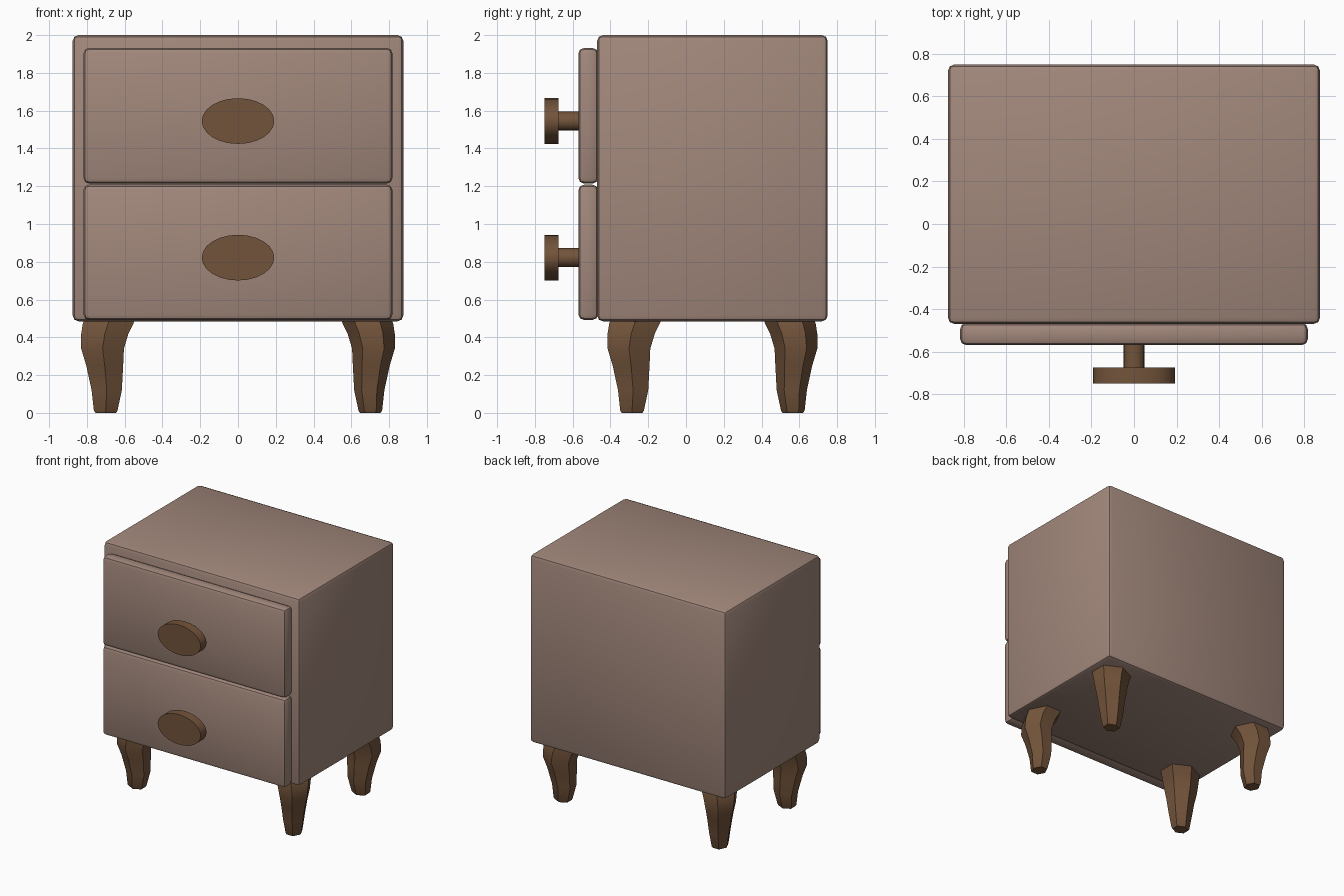
import bpy, bmesh, math
from mathutils import Matrix

if "Cube" in bpy.data.objects:
    bpy.data.objects.remove(bpy.data.objects["Cube"])


def material(name, rgb):
    m = bpy.data.materials.new(name)
    m.diffuse_color = (*rgb, 1)
    m.use_nodes = True
    m.node_tree.nodes["Principled BSDF"].inputs["Base Color"].default_value = m.diffuse_color
    return m


PAINT = material("dusty pink paint", (0.36, 0.245, 0.2))
WOOD = material("brown wood", (0.17, 0.088, 0.043))


def finish(name, bm, mat, angle=40):
    bmesh.ops.recalc_face_normals(bm, faces=bm.faces)
    mesh = bpy.data.meshes.new(name)
    bm.to_mesh(mesh)
    bm.free()
    mesh.materials.append(mat)
    ob = bpy.data.objects.new(name, mesh)
    bpy.context.collection.objects.link(ob)
    bpy.ops.object.select_all(action='DESELECT')
    ob.select_set(True)
    bpy.context.view_layer.objects.active = ob
    bpy.ops.object.shade_smooth_by_angle(angle=math.radians(angle))
    return ob


def rounded_box(name, lo, hi, bevel):
    bm = bmesh.new()
    size = [b - a for a, b in zip(lo, hi)]
    mid = [(a + b) / 2 for a, b in zip(lo, hi)]
    bmesh.ops.create_cube(bm, size=1,
                          matrix=Matrix.Translation(mid) @ Matrix.Diagonal((*size, 1)))
    bmesh.ops.bevel(bm, geom=bm.edges[:], offset=bevel, segments=2, profile=0.5,
                    affect='EDGES')
    return finish(name, bm, PAINT)


def add_disc(bm, y0, y1, z, rx, rz, sides):
    m = (Matrix.Translation((0, (y0 + y1) / 2, z)) @ Matrix.Diagonal((rx, 1, rz, 1))
         @ Matrix.Rotation(math.pi / 2, 4, 'X'))
    bmesh.ops.create_cone(bm, cap_ends=True, segments=sides, radius1=1, radius2=1,
                          depth=y1 - y0, matrix=m)


# Cabinet body
rounded_box("cabinet_body", (-0.875, -0.47, 0.485), (0.875, 0.75, 2.0), 0.03)

# Drawer fronts with oval knobs on round stems
for name, z0, z1, zk in (("lower", 0.492, 1.208, 0.822), ("upper", 1.214, 1.932, 1.545)):
    rounded_box(name + "_drawer", (-0.818, -0.57, z0), (0.818, -0.465, z1), 0.03)
    bm = bmesh.new()
    add_disc(bm, -0.75, -0.675, zk, 0.192, 0.121, 24)
    add_disc(bm, -0.68, -0.565, zk, 0.05, 0.05, 16)
    finish(name + "_knob", bm, WOOD)

# Curved legs: (height, inner edge, outer edge), swept along the outward diagonal
PROFILE = [(0, 0.645, 0.755), (0.012, 0.638, 0.763), (0.12, 0.615, 0.775),
           (0.25, 0.608, 0.803), (0.34, 0.604, 0.83), (0.42, 0.58, 0.83),
           (0.47, 0.555, 0.822), (0.495, 0.545, 0.815)]
SIDES, MID_Y, Y_INSET = 6, 0.14, 0.275


def leg(name, sx, sy, turn):
    bm = bmesh.new()
    rings = []
    for z, inner, outer in PROFILE:
        c, r = (inner + outer) / 2, (outer - inner) / 2
        ring = []
        for i in range(SIDES):
            a = 2 * math.pi * i / SIDES + math.pi / 2
            # hexagon stretched to equal width and depth, turned per corner
            px, py = r * math.cos(a) / math.cos(math.pi / 6), r * math.sin(a)
            if turn:
                px, py = py, px
            ring.append(bm.verts.new((sx * c + px, MID_Y + sy * (c - Y_INSET) + py, z)))
        rings.append(ring)
    for a, b in zip(rings, rings[1:]):
        for i in range(SIDES):
            j = (i + 1) % SIDES
            bm.faces.new((a[i], a[j], b[j], b[i]))
    bm.faces.new(rings[0])
    bm.faces.new(rings[-1])
    finish(name, bm, WOOD)


leg("front_left_leg", -1, -1, False)
leg("front_right_leg", 1, -1, True)
leg("back_right_leg", 1, 1, False)
leg("back_left_leg", -1, 1, True)
